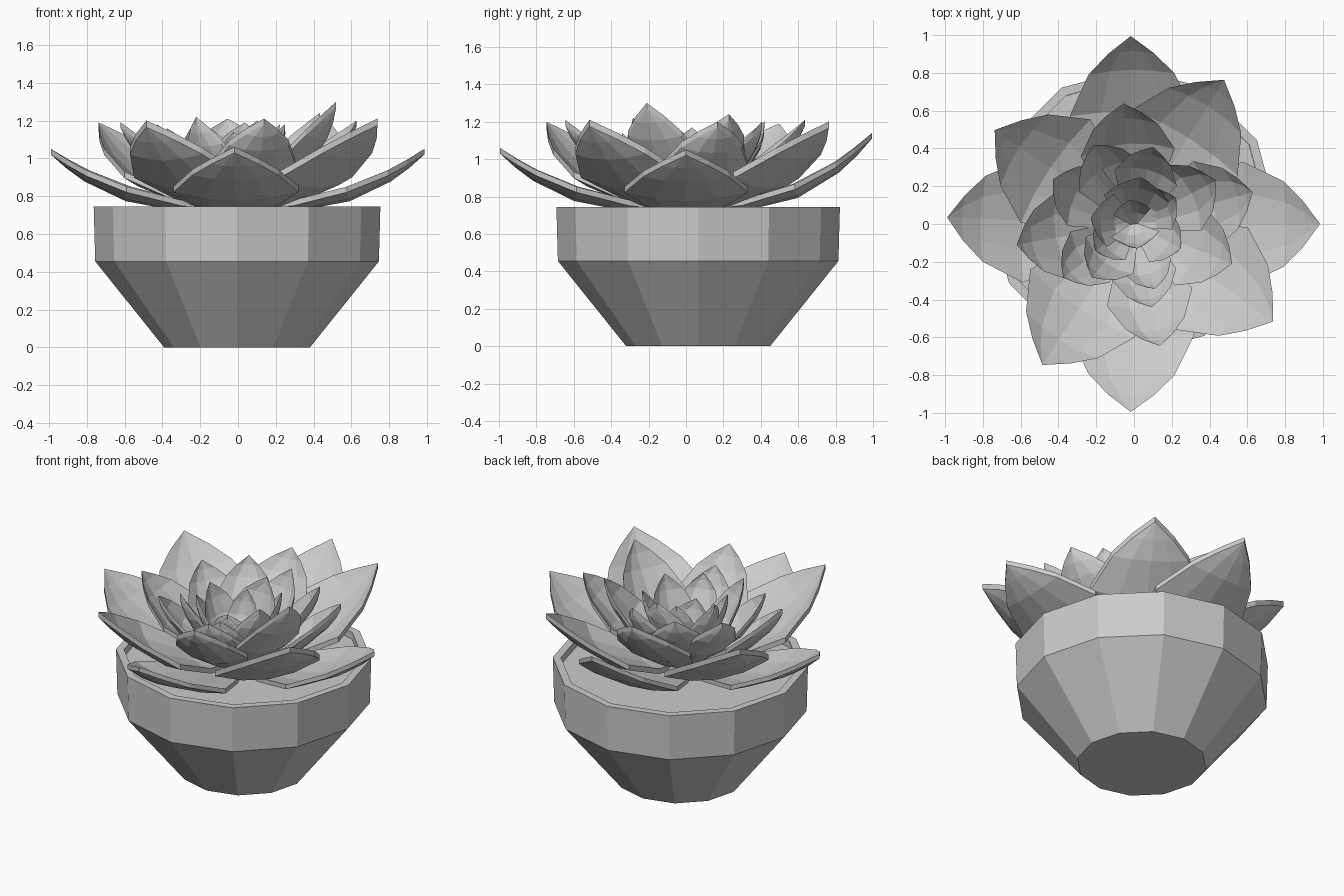
import bpy, bmesh, math
from mathutils import Matrix, Vector

cube = bpy.data.objects.get("Cube")
if cube:
    bpy.data.objects.remove(cube, do_unlink=True)

grey = bpy.data.materials.new("plain grey")
grey.use_nodes = True
grey.diffuse_color = (0.6, 0.6, 0.6, 1)
grey.node_tree.nodes["Principled BSDF"].inputs["Base Color"].default_value = (0.6, 0.6, 0.6, 1)


def add_object(name, bm):
    mesh = bpy.data.meshes.new(name)
    bm.to_mesh(mesh)
    bm.free()
    mesh.materials.append(grey)
    obj = bpy.data.objects.new(name, mesh)
    bpy.context.collection.objects.link(obj)
    return obj


def lathe(name, profile, sides=12):
    """Faceted turned shape, capped at both ends of its profile."""
    bm = bmesh.new()
    rings = []
    for r, z in profile:
        angles = [math.tau * i / sides for i in range(sides)]
        rings.append([bm.verts.new((r * math.cos(a), r * math.sin(a), z)) for a in angles])
    for low, high in zip(rings, rings[1:]):
        for i in range(sides):
            j = (i + 1) % sides
            bm.faces.new((low[i], low[j], high[j], high[i]))
    bm.faces.new(rings[0][::-1])
    bm.faces.new(rings[-1])
    add_object(name, bm).location = (-0.005, 0.065, 0)


# Leaf outline: distance along the leaf and share of the full half width
OUTLINE = [(0, .2), (.3, .65), (.6, 1), (.82, .69), (.92, .37), (1, 0)]


def leaf(name, azimuth, reach, tip_z, half_width, base_z, power, curl, cup, thickness):
    """Cupped pointed leaf curving up from the heart; curl steepens its tip."""
    bm = bmesh.new()
    rise = tip_z - base_z
    turn = Matrix.Rotation(math.radians(azimuth), 3, 'Z')
    rows = []
    for t, share in OUTLINE:
        mid = Vector((reach * (1 - (1 - t) ** curl), 0, base_z + rise * t ** power))
        run = reach * curl * (1 - t) ** (curl - 1)
        normal = Vector((-rise * power * t ** (power - 1), 0, run)).normalized()
        width = half_width * share
        rows.append([bm.verts.new(turn @ (mid + Vector((0, s * width, 0))
                                          + normal * cup * width * s * s))
                     for s in (-1, -.5, 0, .5, 1)])
    for near, far in zip(rows, rows[1:]):
        for i in range(len(near) - 1):
            bm.faces.new((near[i], far[i], far[i + 1], near[i + 1]))
    bmesh.ops.remove_doubles(bm, verts=bm.verts, dist=.0005)
    # Underside dropped straight down
    under = bmesh.ops.extrude_face_region(bm, geom=bm.faces[:], use_keep_orig=True)
    bmesh.ops.translate(bm, vec=(0, 0, -thickness),
                        verts=[v for v in under["geom"] if isinstance(v, bmesh.types.BMVert)])
    bmesh.ops.recalc_face_normals(bm, faces=bm.faces)
    add_object(name, bm)


# Pot with a thin rim, and the soil inside it
lathe("pot", [(.385, 0), (.75, .455), (.758, .745), (.71, .745), (.71, .68)])
lathe("soil", [(.7, .66), (.709, .70)])

# Rosette rings: base height, curve power, curl, cup, thickness, then the leaves
# as azimuth, reach, tip height, half width
RINGS = {
    "outer_leaf": (.74, 3.1, 1, .15, .03, [
        (-91, .995, 1.06, .33), (0, .985, 1.05, .33),
        (91, .995, 1.14, .33), (178, .99, 1.05, .33)]),
    "second_leaf": (.75, 2.5, 1, .2, .035, [
        (-123, .89, 1.2, .33), (-35, .9, 1.21, .33),
        (58, .9, 1.2, .33), (146, .89, 1.19, .33)]),
    "middle_leaf": (.76, 1.9, 1.2, .3, .03, [
        (-78, .66, 1.21, .23), (15, .65, 1.2, .24), (95, .64, 1.21, .25),
        (190, .63, 1.19, .24), (-22, .56, 1.3, .22)]),
    "inner_leaf": (.77, 1.7, 1.35, .35, .03, [
        (-78, .45, 1.16, .17), (28, .49, 1.24, .2), (76, .42, 1.2, .17),
        (117, .47, 1.2, .18), (151, .49, 1.18, .18), (217, .47, 1.16, .17),
        (232, .36, 1.22, .16)]),
    "heart_leaf": (.78, 1.5, 1.6, .4, .03, [
        (82, .25, 1.19, .18), (172, .23, 1.17, .14), (215, .25, 1.16, .13),
        (-72, .36, 1.14, .13), (-28, .28, 1.18, .14), (32, .26, 1.18, .13)]),
    "bud_leaf": (.82, 1.4, 1.7, .4, .03, [
        (100, .13, 1.14, .1), (-83, .13, 1.08, .13)]),
}
for ring, (base_z, power, curl, cup, thickness, leaves) in RINGS.items():
    for n, (azimuth, reach, tip_z, half_width) in enumerate(leaves, 1):
        leaf(f"{ring}_{n}", azimuth, reach, tip_z, half_width,
             base_z, power, curl, cup, thickness)
